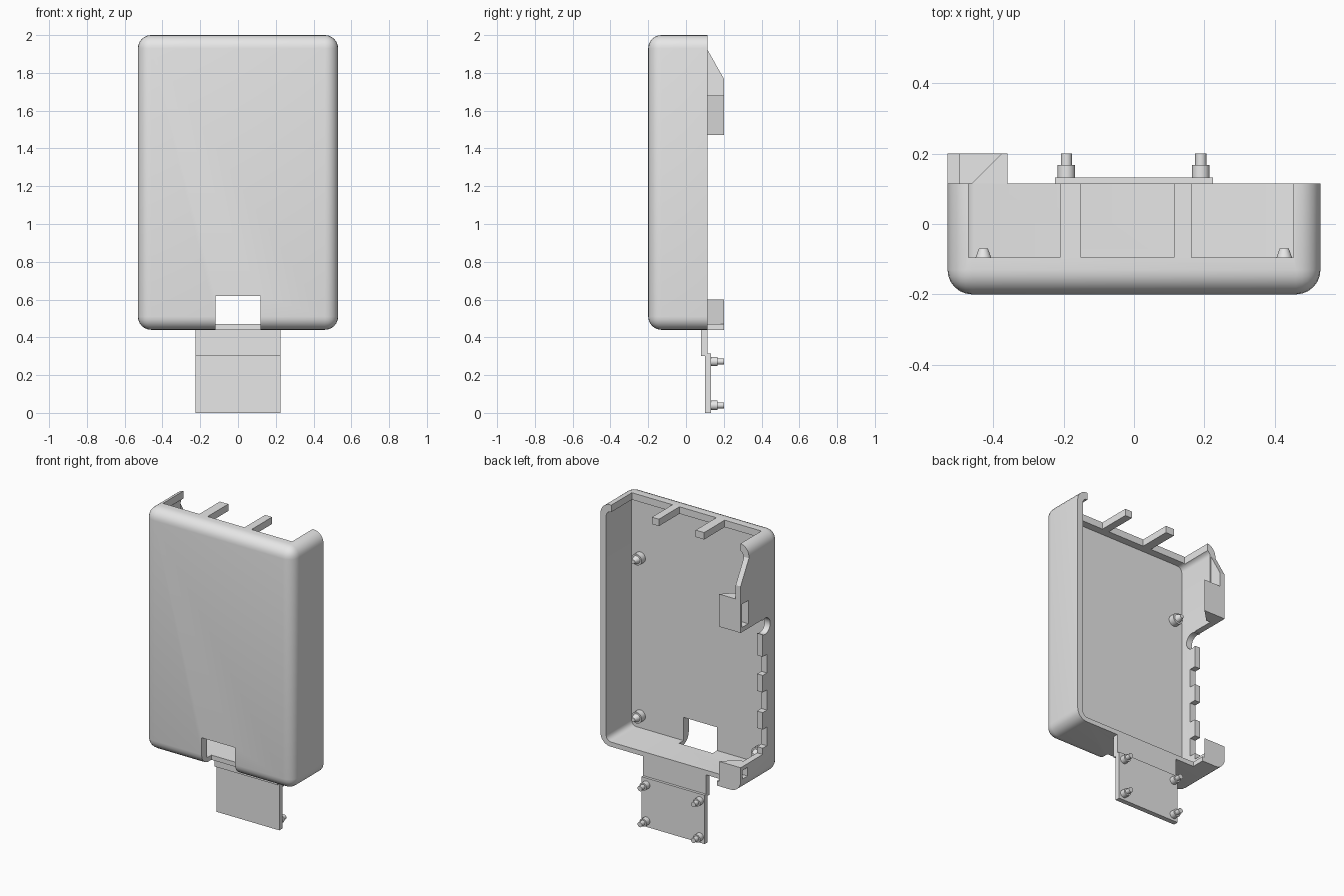
import bpy, bmesh, math
from mathutils import Matrix, Vector

cube = bpy.data.objects.get("Cube")
if cube:
    bpy.data.objects.remove(cube, do_unlink=True)

GREY = (0.8, 0.8, 0.8, 1.0)
plastic = bpy.data.materials.new("grey_plastic")
plastic.use_nodes = True
plastic.diffuse_color = GREY
plastic.node_tree.nodes["Principled BSDF"].inputs["Base Color"].default_value = GREY


def finish(name, bm):
    bmesh.ops.recalc_face_normals(bm, faces=bm.faces[:])
    mesh = bpy.data.meshes.new(name)
    bm.to_mesh(mesh)
    bm.free()
    mesh.materials.append(plastic)
    ob = bpy.data.objects.new(name, mesh)
    bpy.context.scene.collection.objects.link(ob)
    return ob


def box(name, xs, ys, zs, radius=0, pick=None, segments=6):
    """Box from ranges; edges chosen by pick(v1, v2) are rounded."""
    bm = bmesh.new()
    bmesh.ops.create_cube(bm, size=1)
    for v in bm.verts:
        v.co = Vector([r[0] if c < 0 else r[1] for c, r in zip(v.co, (xs, ys, zs))])
    if radius:
        edges = [e for e in bm.edges if pick(e.verts[0].co, e.verts[1].co)]
        bmesh.ops.bevel(bm, geom=edges, offset=radius, offset_type='OFFSET',
                        segments=segments, profile=0.5, affect='EDGES')
    return finish(name, bm)


def prism(name, points, depth):
    """Extrude a polygon of 3D points along a vector."""
    bm = bmesh.new()
    face = bm.faces.new([bm.verts.new(p) for p in points])
    out = bmesh.ops.extrude_face_region(bm, geom=[face])["geom"]
    bmesh.ops.translate(bm, vec=depth, verts=[g for g in out if isinstance(g, bmesh.types.BMVert)])
    return finish(name, bm)


def stepped_peg(name, x, z, sections):
    """Peg along y from (y0, y1, r0, r1) sections."""
    bm = bmesh.new()
    for y0, y1, r0, r1 in sections:
        place = Matrix.Translation((x, (y0 + y1) / 2, z)) @ Matrix.Rotation(-math.pi / 2, 4, 'X')
        bmesh.ops.create_cone(bm, cap_ends=True, segments=24, radius1=r0, radius2=r1,
                              depth=y1 - y0, matrix=place)
    return smooth(finish(name, bm))


def cut(target, cutters):
    """Subtract the cutters one after another and discard them."""
    for c in cutters:
        mod = target.modifiers.new("cut", 'BOOLEAN')
        mod.operation, mod.solver, mod.object = 'DIFFERENCE', 'EXACT', c
        bpy.context.view_layer.update()
        mesh = bpy.data.meshes.new_from_object(
            target.evaluated_get(bpy.context.evaluated_depsgraph_get()))
        target.modifiers.clear()
        target.data = mesh
        bpy.data.objects.remove(c, do_unlink=True)
    return target


def smooth(ob):
    bpy.ops.object.select_all(action='DESELECT')
    ob.select_set(True)
    bpy.context.view_layer.objects.active = ob
    bpy.ops.object.shade_smooth_by_angle(angle=math.radians(30))
    return ob


RIM, CLIP = 0.115, 0.2      # back edge of the shell and of the side clips
W = 0.53                    # half width
along_y = lambda a, b: abs(a.y - b.y) > 0.1

# Shell: rounded tray, open at the back
shell = box("case_shell", (-W, W), (-0.2, RIM), (0.44, 2.0), 0.07,
            lambda a, b: along_y(a, b) or (a.y < 0 and b.y < 0))
cutters = [box("cavity", (-0.49, 0.49), (-0.145, 0.4), (0.47, 1.955), 0.035, along_y, 4)]

# Port slots in the top wall
for x0, x1 in ((-0.47, -0.21), (-0.15, 0.113), (0.163, 0.453)):
    cutters.append(box("top_slot", (x0, x1), (-0.095, 0.4), (1.9, 2.1)))

# Cable opening in the lower front edge
cutters.append(box("front_opening", (-0.12, 0.12), (-0.3, -0.1), (0.3, 0.62)))

# Lowered side wall with connector notches
wall = (-0.7, -0.45)
cutters.append(box("side_gap", wall, (-0.025, 0.4), (0.6, 1.47)))
for z0, z1 in ((0.64, 0.76), (0.87, 1.0), (1.11, 1.23)):
    cutters.append(box("side_notch", wall, (-0.068, 0.1), (z0, z1)))
bm = bmesh.new()
bmesh.ops.create_cone(bm, cap_ends=True, segments=24, radius1=0.052, radius2=0.052, depth=0.25,
                      matrix=Matrix.Translation((-0.575, -0.05, 1.418)) @ Matrix.Rotation(math.pi / 2, 4, 'Y'))
cutters.append(finish("round_notch", bm))
smooth(cut(shell, cutters))

# Upper clip: sloped side wall and a hook with a diagonal inner face
prism("upper_clip_wall", [(-W, RIM, 1.92), (-W, CLIP, 1.77), (-W, CLIP, 1.68), (-W, RIM, 1.68)],
      (0.035, 0, 0))
hook = prism("upper_clip_hook", [(-W, CLIP, 1.47), (-0.375, CLIP, 1.47), (-0.46, RIM, 1.47),
                                 (-W, RIM, 1.47)], (0, 0, 0.21))
cut(hook, [box("window", (-0.6, -0.47), (0.122, 0.186), (1.5, 1.65))])

# Lower clip: corner block with a floor and the same diagonal
low = box("lower_clip", (-W, -0.36), (RIM, CLIP), (0.44, 0.6), 0.07,
          lambda a, b: a.x < -0.5 and b.x < -0.5 and a.z < 0.5 and b.z < 0.5)
diagonal = prism("diagonal", [(-0.475, 0.1, 0.47), (-0.365, 0.21, 0.47), (-0.2, 0.21, 0.47),
                              (-0.2, 0.05, 0.47), (-0.475, 0.05, 0.47)], (0, 0, 0.4))
smooth(cut(low, [diagonal, box("window", (-0.6, -0.47), (0.13, 0.18), (0.52, 0.575))]))

# Board pegs inside the shell
for side, x in (("right", -0.428), ("left", 0.427)):
    for level, z in (("lower", 0.55), ("upper", 1.57)):
        stepped_peg(f"{level}_{side}_board_peg", x, z,
                    [(-0.15, -0.105, 0.036, 0.036), (-0.106, -0.07, 0.026, 0.013)])

# Hanging tab and its plate with pegs
box("tab_neck", (-0.225, 0.225), (0.08, RIM), (0.3, 0.47))
box("tab_plate", (-0.225, 0.225), (0.1, 0.132), (0, 0.315))
for side, x in (("right", -0.192), ("left", 0.19)):
    for level, z in (("lower", 0.04), ("upper", 0.272)):
        stepped_peg(f"{level}_{side}_tab_peg", x, z,
                    [(0.13, 0.167, 0.025, 0.025), (0.166, CLIP, 0.016, 0.016)])
